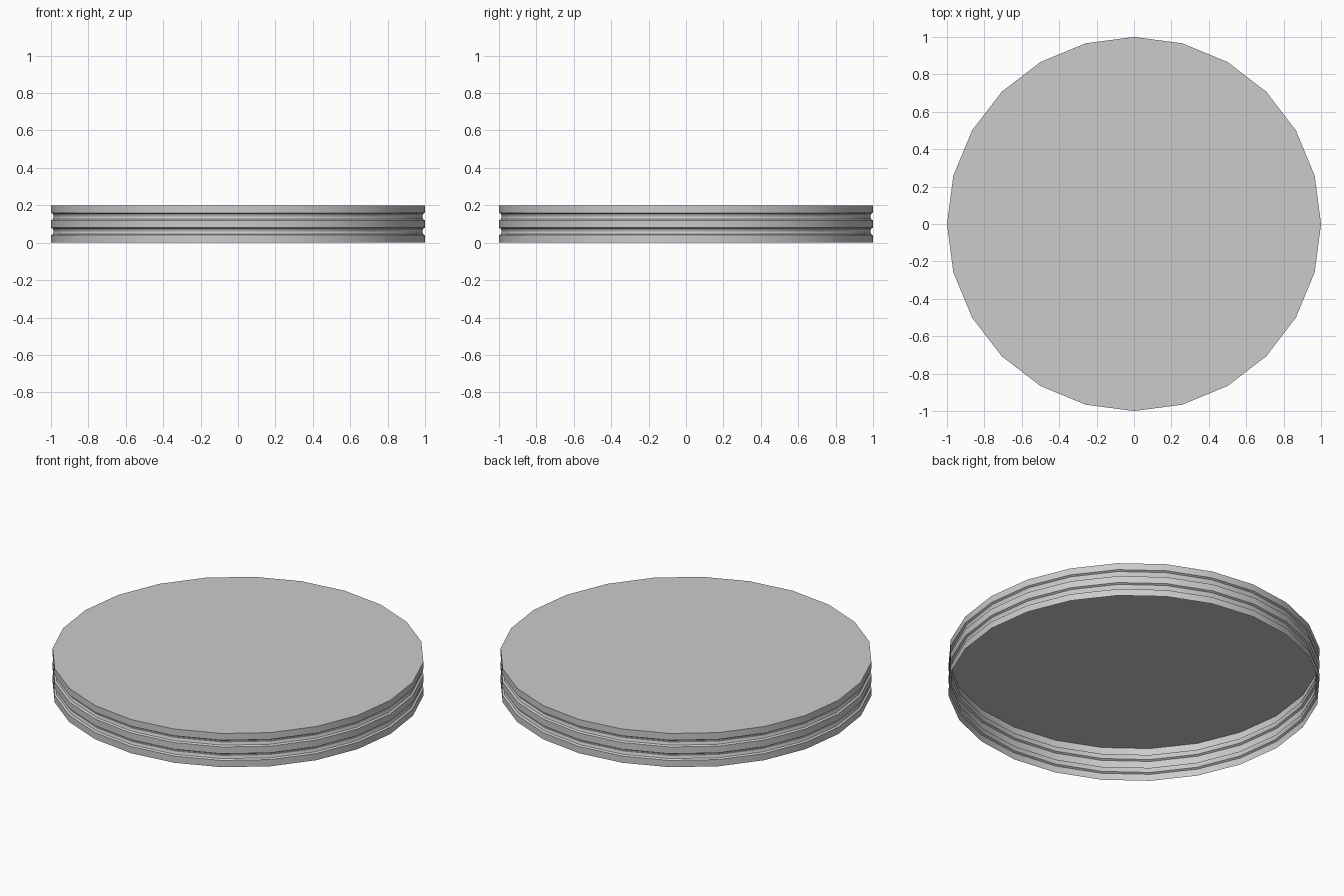
import bpy, bmesh, math

if "Cube" in bpy.data.objects:
    bpy.data.objects.remove(bpy.data.objects["Cube"])

SIDES = 24
HEIGHT = 0.2
GROOVE_R = 0.02
GROOVE_DEPTH = 0.015

# Rim profile (radius, z): straight wall with two rounded grooves
profile = [(1.0, 0.0)]
for zc in (0.06, 0.14):
    for i in range(5):
        a = -math.pi / 2 + math.pi * i / 4
        profile.append((1.0 - GROOVE_DEPTH * math.cos(a), zc + GROOVE_R * math.sin(a)))
profile.append((1.0, HEIGHT))

# Turn the profile into rings
bm = bmesh.new()
rings = []
for r, z in profile:
    rings.append([bm.verts.new((r * math.cos(2 * math.pi * k / SIDES),
                                r * math.sin(2 * math.pi * k / SIDES), z))
                  for k in range(SIDES)])

# Rim walls
for lo, hi in zip(rings, rings[1:]):
    for k in range(SIDES):
        n = (k + 1) % SIDES
        bm.faces.new((lo[k], lo[n], hi[n], hi[k]))

# Flat top; the underside is open like a lid
bm.faces.new(rings[-1])

mesh = bpy.data.meshes.new("grooved_lid")
bm.to_mesh(mesh)
bm.free()
lid = bpy.data.objects.new("grooved_lid", mesh)
bpy.context.collection.objects.link(lid)

# Smooth around the rim, sharp at the top edge and groove lips
bpy.context.view_layer.objects.active = lid
lid.select_set(True)
bpy.ops.object.shade_smooth_by_angle(angle=math.radians(30))
